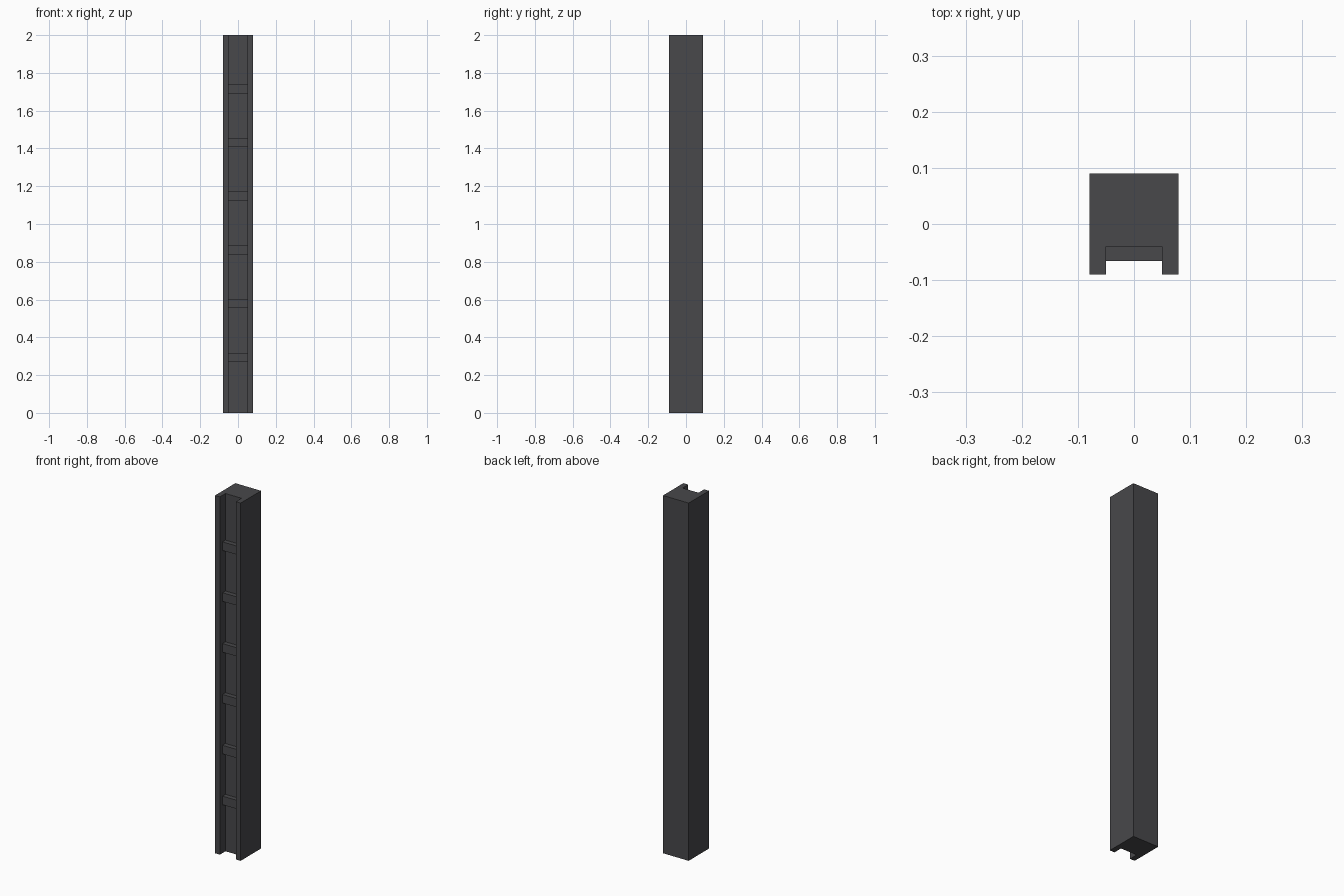
import bpy, bmesh

if "Cube" in bpy.data.objects:
    bpy.data.objects.remove(bpy.data.objects["Cube"])

W, D, H = 0.0795, 0.09, 2.0   # half width, half depth, height
IN, FLOOR = 0.0495, -0.04     # channel half width, channel floor y


def extrude_profile(name, points, z0, z1):
    bm = bmesh.new()
    face = bm.faces.new([bm.verts.new((x, y, z0)) for x, y in points])
    result = bmesh.ops.extrude_face_region(bm, geom=[face])
    verts = [g for g in result["geom"] if isinstance(g, bmesh.types.BMVert)]
    bmesh.ops.translate(bm, verts=verts, vec=(0, 0, z1 - z0))
    bmesh.ops.recalc_face_normals(bm, faces=bm.faces)
    mesh = bpy.data.meshes.new(name)
    bm.to_mesh(mesh)
    bm.free()
    obj = bpy.data.objects.new(name, mesh)
    bpy.context.collection.objects.link(obj)
    obj.data.materials.append(dark)
    return obj


dark = bpy.data.materials.new("dark_grey")
dark.diffuse_color = (0.065, 0.065, 0.07, 1)
dark.use_nodes = True
dark.node_tree.nodes["Principled BSDF"].inputs["Base Color"].default_value = dark.diffuse_color

# Post with a slot down its front
extrude_profile("slotted_post", [
    (-W, -D), (-IN, -D), (-IN, FLOOR), (IN, FLOOR),
    (IN, -D), (W, -D), (W, D), (-W, D)], 0, H)

# Evenly spaced cross bars in the slot
for i in range(6):
    z = 0.294 + i * 0.2843
    extrude_profile(f"cross_bar_{i + 1}", [
        (-IN, -0.066), (IN, -0.066), (IN, FLOOR), (-IN, FLOOR)],
        z - 0.024, z + 0.024)
